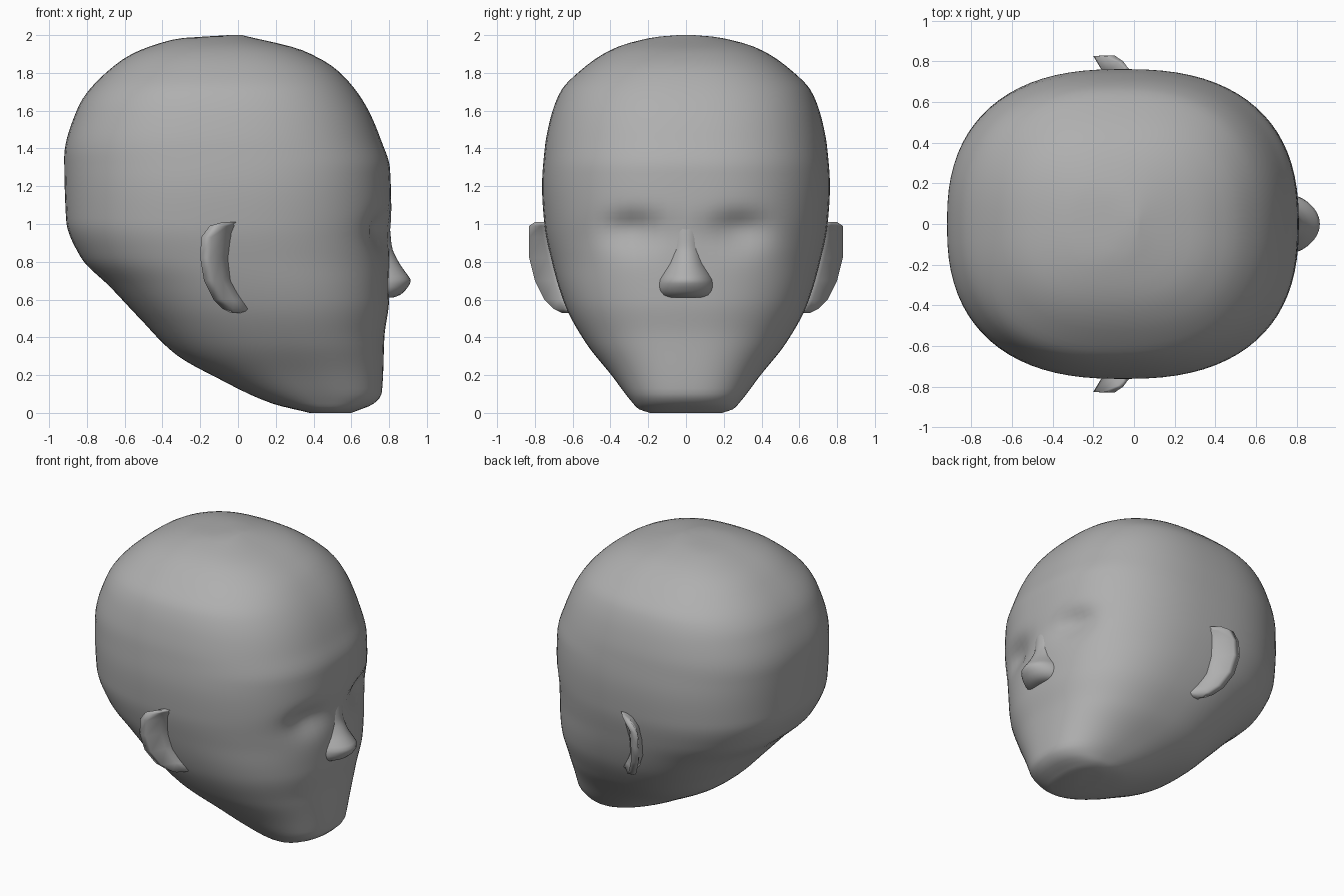
import bpy, bmesh
from math import cos, sin, pi, exp

if "Cube" in bpy.data.objects:
    bpy.data.objects.remove(bpy.data.objects["Cube"])

grey = bpy.data.materials.new("grey")
grey.diffuse_color = (.43, .43, .43, 1)
grey.use_nodes = True
grey.node_tree.nodes["Principled BSDF"].inputs["Base Color"].default_value = grey.diffuse_color


def interp(table, z):
    # Smooth curve through the table, never overshooting its points
    k = next((i for i in range(len(table) - 1) if z <= table[i + 1][0]), len(table) - 2)
    slope = lambda i: (table[i + 1][1] - table[i][1]) / (table[i + 1][0] - table[i][0])

    def tangent(i):
        if i == 0:
            return slope(0)
        if i == len(table) - 1:
            return slope(i - 1)
        a, b = slope(i - 1), slope(i)
        return 2 * a * b / (a + b) if a * b > 0 else 0

    (z0, v0), (z1, v1) = table[k], table[k + 1]
    h = z1 - z0
    t = (z - z0) / h
    return (v0 * (2 * t**3 - 3 * t**2 + 1) + v1 * (3 * t**2 - 2 * t**3)
            + h * tangent(k) * (t**3 - 2 * t**2 + t) + h * tangent(k + 1) * (t**3 - t**2))


def spow(v, e):
    return (1 if v >= 0 else -1) * abs(v) ** e


def loft(name, rings):
    bm = bmesh.new()
    rows = [[bm.verts.new(p) for p in r] for r in rings]
    n = len(rows[0])
    for a, b in zip(rows, rows[1:]):
        for i in range(n):
            j = (i + 1) % n
            bm.faces.new((a[i], a[j], b[j], b[i]))
    bm.faces.new(rows[0])
    bm.faces.new(rows[-1])
    bmesh.ops.recalc_face_normals(bm, faces=bm.faces[:])
    for f in bm.faces:
        f.smooth = True
    me = bpy.data.meshes.new(name)
    bm.to_mesh(me)
    bm.free()
    me.materials.append(grey)
    ob = bpy.data.objects.new(name, me)
    bpy.context.collection.objects.link(ob)
    return ob


def ring(z, back, front, width, n, count):
    cx, a = (front + back) / 2, (front - back) / 2
    return [(cx + a * spow(cos(t), 2 / n), width * spow(sin(t), 2 / n), z)
            for t in (2 * pi * i / count for i in range(count))]


# Head: face profile, back profile and half width by height
front = [(0, .60), (.05, .72), (.1, .76), (.2, .768), (.4, .775), (.6, .80),
         (.9, .803), (1.05, .812), (1.29, .805), (1.45, .755), (1.63, .675),
         (1.81, .53), (1.92, .34), (2, .02)]
back = [(0, .38), (.05, .18), (.18, -.1), (.31, -.33), (.5, -.52), (.67, -.68),
        (.82, -.83), (1.02, -.91), (1.35, -.92), (1.61, -.85), (1.85, -.64),
        (1.98, -.33), (2, -.05)]
width = [(0, .19), (.02, .25), (.05, .28), (.2, .395), (.37, .53), (.57, .64),
         (.8, .71), (1.0, .75), (1.2, .762), (1.4, .748), (1.55, .72), (1.7, .665),
         (1.82, .55), (1.93, .38), (1.99, .16), (2, .04)]


def socket(p):
    # Hollow the eyes on both sides of the nose bridge
    x, y, z = p
    if x > .3:
        s = .12 if z < .98 else .08
        x -= .065 * exp(-((abs(y) - .28) / .15) ** 2 - ((z - .98) / s) ** 2)
    return (x, y, z)


heights = [0, .01, .02, .035, .05, .075] + [.1 + .03 * i for i in range(61)]
heights += [1.92, 1.94, 1.96, 1.975, 1.985, 1.993, 1.997, 2]
loft("head", [[socket(p) for p in ring(z, interp(back, z), interp(front, z),
                                       interp(width, z), 2.47, 80)] for z in heights])

# Nose: tip and half width by height, flowing into the bridge
tip = [(.61, .82), (.625, .86), (.66, .895), (.70, .915), (.74, .89), (.80, .85),
       (.88, .815), (1.0, .802), (1.1, .78)]
half = [(.61, .12), (.625, .14), (.66, .155), (.70, .15), (.74, .13), (.80, .10),
        (.88, .085), (1.0, .09), (1.1, .12)]
steps = [.61, .617] + [.625 + .02 * i for i in range(24)]
loft("nose", [ring(z, 1.44 - interp(tip, z), interp(tip, z), interp(half, z), 2, 32)
              for z in steps])

# Ears: height, rear x, front root x, rim y
ear = [(1.01, -.08, .0, .80), (.99, -.15, .01, .83), (.93, -.195, .0, .83),
       (.82, -.20, -.02, .83), (.70, -.18, -.01, .80), (.60, -.13, .05, .75),
       (.55, -.08, .08, .70), (.53, -.04, .02, .66)]
for side, label in ((1, "left_ear"), (-1, "right_ear")):
    rings = []
    for z, xb, xr, yr in ear:
        w = interp(width, z)
        t = min(.055, (xr - xb) / 3)
        rings.append([(x, side * y, z) for x, y in (
            (xr + .02, w - .03), (xr - (xr - xb) * .4, w + .02), (xb + t, yr),
            (xb, yr - .005), (xb + t, w + .02), (xb + t * .6, w - .06))])
    loft(label, rings)
